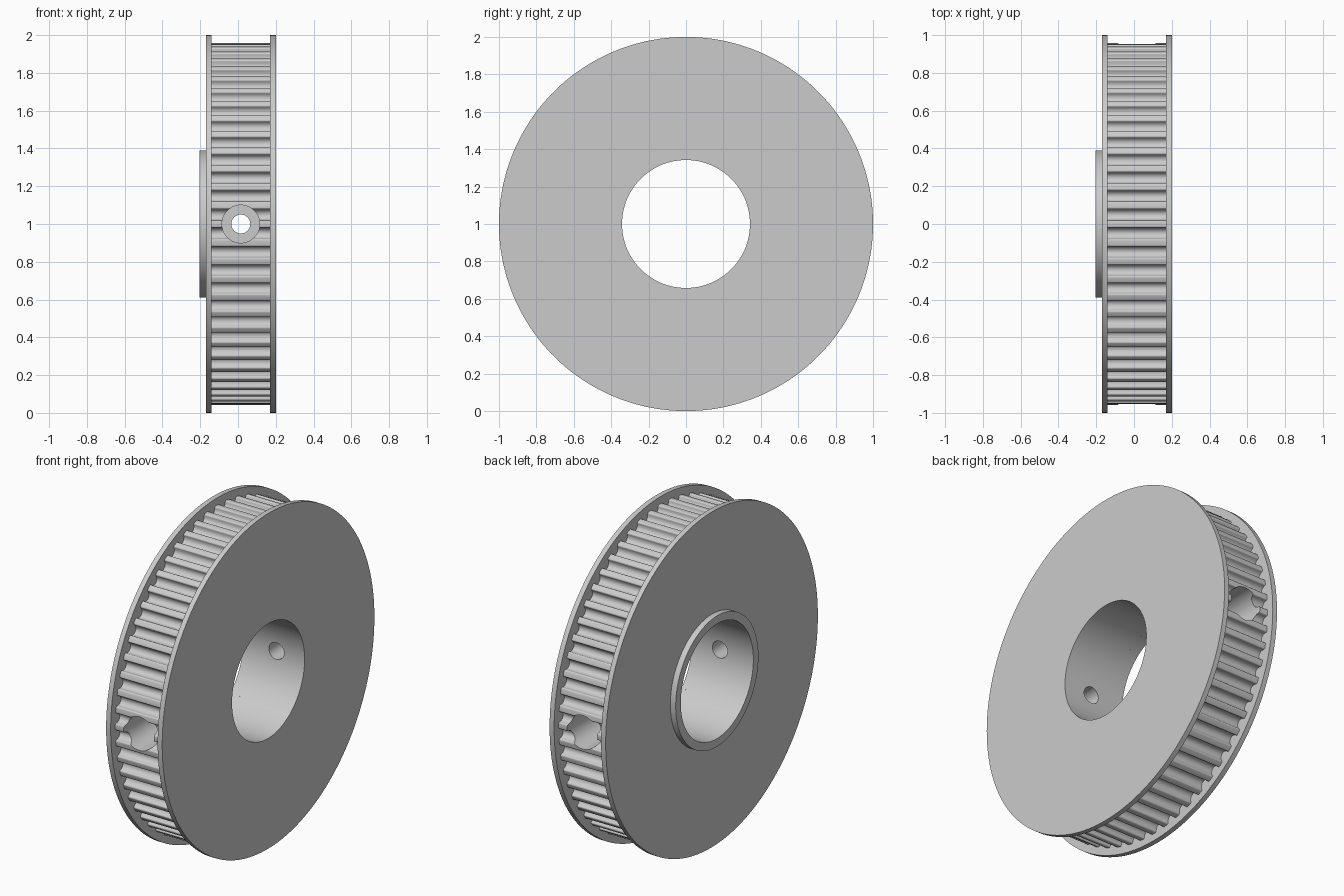
import bpy, bmesh, math
from mathutils import Vector

cube = bpy.data.objects.get("Cube")
if cube:
    bpy.data.objects.remove(cube, do_unlink=True)

TEETH = 60
TIP_R = 0.957      # radius over the tooth lands
BORE_R = 0.342
FLANGE_R = 1.0
HUB_R = 0.39
X0, X1 = -0.14, 0.17   # toothed width between the flanges

steel = bpy.data.materials.new("light grey metal")
steel.use_nodes = True
steel.diffuse_color = (0.6, 0.6, 0.6, 1)
steel.node_tree.nodes["Principled BSDF"].inputs["Base Color"].default_value = (0.6, 0.6, 0.6, 1)


def on_x_axis(a, r, t):
    """Point at distance a along the wheel axle, radius r, angle t."""
    return Vector((a, -r * math.cos(t), 1 + r * math.sin(t)))


def on_y_axis(a, r, t):
    """Point around the front-to-back screw hole axis."""
    return Vector((0.015 + r * math.cos(t), a, 1 + r * math.sin(t)))


def make_object(name, rings):
    """Closed ring solid: each ring is one lap of points, joined in a loop."""
    bm = bmesh.new()
    loops = [[bm.verts.new(p) for p in ring] for ring in rings]
    n = len(loops[0])
    for i, a in enumerate(loops):
        b = loops[(i + 1) % len(loops)]
        for j in range(n):
            k = (j + 1) % n
            bm.faces.new((a[j], a[k], b[k], b[j]))
    bmesh.ops.recalc_face_normals(bm, faces=bm.faces)
    mesh = bpy.data.meshes.new(name)
    bm.to_mesh(mesh)
    bm.free()
    mesh.materials.append(steel)
    obj = bpy.data.objects.new(name, mesh)
    bpy.context.collection.objects.link(obj)
    return obj


def lathe(name, profile, place, segments):
    angles = [2 * math.pi * j / segments for j in range(segments)]
    return make_object(name, [[place(a, r, t) for t in angles] for a, r in profile])


def smooth(obj):
    bpy.ops.object.select_all(action='DESELECT')
    obj.select_set(True)
    bpy.context.view_layer.objects.active = obj
    bpy.ops.object.shade_smooth_by_angle(angle=math.radians(30))


# Cross-section of one round-bottomed groove: (tangential offset, radius)
GROOVE_R, FILLET_R, DEPTH = 0.030, 0.0087, 0.042
centre = TIP_R - DEPTH + GROOVE_R
groove = []
for i in range(5):       # rounded tooth tip entering the groove
    a = math.radians(90 - 22.5 * i)
    groove.append((-GROOVE_R - FILLET_R + FILLET_R * math.cos(a),
                   TIP_R - FILLET_R + FILLET_R * math.sin(a)))
for i in range(9):       # semicircular bottom
    a = math.radians(180 + 22.5 * i)
    groove.append((GROOVE_R * math.cos(a), centre + GROOVE_R * math.sin(a)))
groove += [(-t, r) for t, r in reversed(groove[:5])]   # mirrored tip

# Repeat the groove around the rim, with a land facing straight forward
rim = []
for k in range(TEETH):
    mid = 2 * math.pi * (k + 0.5) / TEETH
    rim += [(r, mid + t / TIP_R) for t, r in groove]

# Toothed body with its bore
body = make_object("toothed_body", [
    [on_x_axis(X0, r, t) for r, t in rim],
    [on_x_axis(X1, r, t) for r, t in rim],
    [on_x_axis(X1, BORE_R, t) for r, t in rim],
    [on_x_axis(X0, BORE_R, t) for r, t in rim],
])

# Stepped screw holes at front and back, cut through to the bore
for name, s in (("front_hole_cutter", -1), ("back_hole_cutter", 1)):
    rod = [(s * 0.2, 0.05), (s * 0.5, 0.05), (s * 0.5, 0.10), (s * 1.1, 0.10)]
    bm = bmesh.new()
    loops = [[bm.verts.new(on_y_axis(a, r, 2 * math.pi * j / 48)) for j in range(48)]
             for a, r in rod]
    for a, b in zip(loops, loops[1:]):
        for j in range(48):
            k = (j + 1) % 48
            bm.faces.new((a[j], a[k], b[k], b[j]))
    bm.faces.new(loops[0])
    bm.faces.new(loops[-1])
    bmesh.ops.recalc_face_normals(bm, faces=bm.faces)
    mesh = bpy.data.meshes.new(name)
    bm.to_mesh(mesh)
    bm.free()
    mesh.materials.append(steel)
    cutter = bpy.data.objects.new(name, mesh)
    bpy.context.collection.objects.link(cutter)
    cutter.hide_render = True
    mod = body.modifiers.new("screw_hole", 'BOOLEAN')
    mod.operation = 'DIFFERENCE'
    mod.solver = 'EXACT'
    mod.object = cutter
    bpy.context.view_layer.objects.active = body
    bpy.ops.object.modifier_apply(modifier=mod.name)
    bpy.data.objects.remove(cutter, do_unlink=True)
smooth(body)

# Flanges; the right-hand one carries the short hub collar
smooth(lathe("left_flange", [(X1, BORE_R), (X1, FLANGE_R), (0.20, FLANGE_R),
                             (0.20, BORE_R)], on_x_axis, 180))
smooth(lathe("right_flange_and_hub", [(X0, BORE_R), (X0, FLANGE_R), (-0.17, FLANGE_R),
                                      (-0.17, HUB_R), (-0.205, HUB_R),
                                      (-0.205, BORE_R)], on_x_axis, 180))
